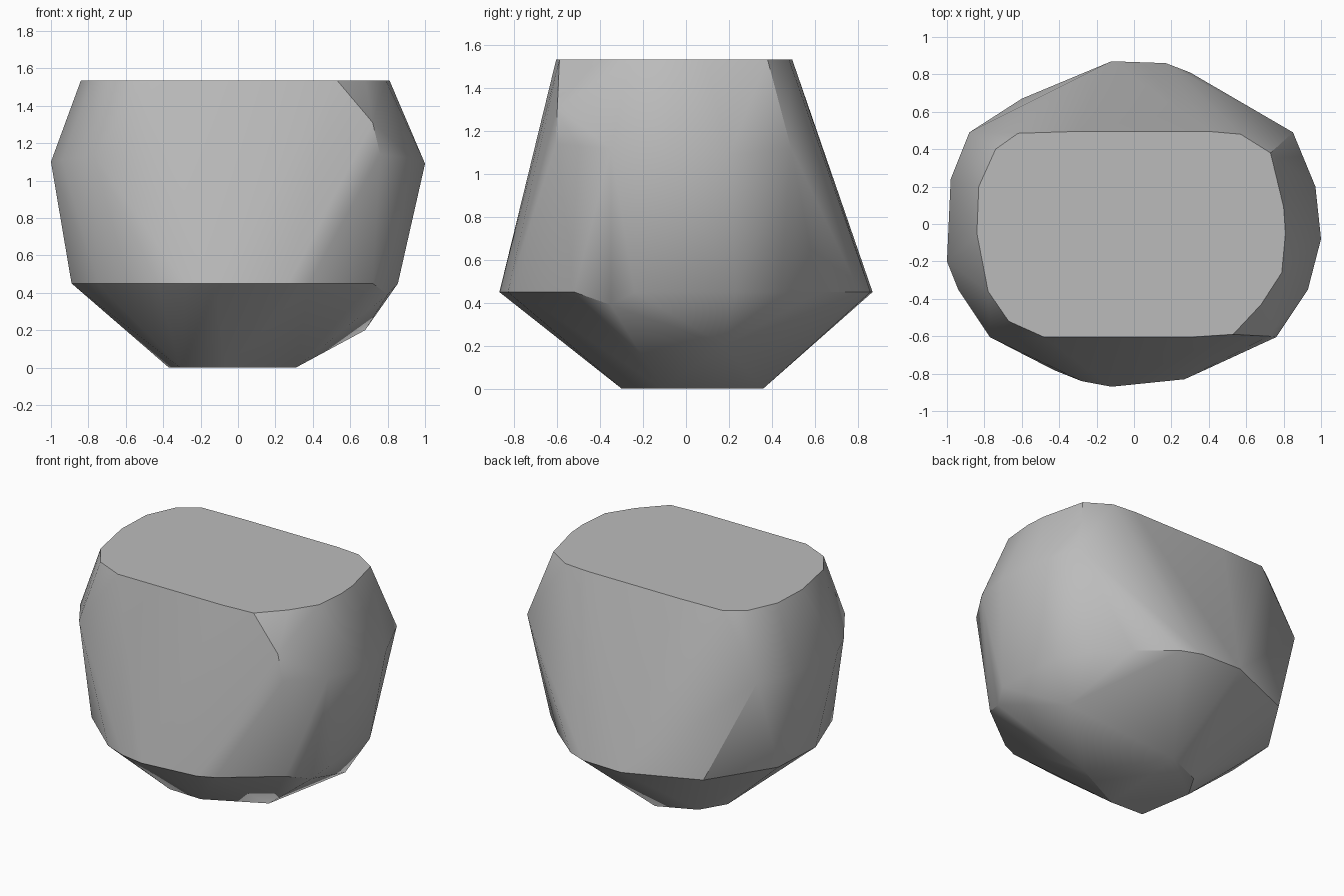
import bpy, bmesh, math

if "Cube" in bpy.data.objects:
    bpy.data.objects.remove(bpy.data.objects["Cube"])

# Outlines of the boulder at four levels, wrapped by one convex skin
base = [(-.02, .36), (.31, -.11), (-.07, -.3), (-.31, -.29), (-.37, .08), (-.27, .25)]
belly = [(-.12, .87), (.17, .86), (.3, .81), (.53, .62), (.71, .44), (.83, .23),
         (.855, -.24), (.72, -.52), (.38, -.78), (.27, -.83), (-.12, -.87), (-.28, -.84),
         (-.43, -.78), (-.75, -.5), (-.89, -.12), (-.87, .25), (-.6, .67)]
shoulder = [(-.88, .49, 1.12), (-.98, .24, 1.11), (-1, -.2, 1.1), (-.94, -.35, 1.11),
            (-.77, -.605, 1.14), (.76, -.605, 1.14), (.93, -.35, 1.12), (1, -.08, 1.09),
            (.97, .2, 1.09), (.85, .49, 1.12), (.72, -.6, 1.31)]
top = [(-.83, .2), (-.74, .4), (-.62, .485), (-.3, .495), (.4, .495), (.57, .48),
       (.73, .38), (.8, .09), (.81, -.05), (.79, -.26), (.68, -.43), (.53, -.59),
       (.3, -.605), (-.48, -.605), (-.67, -.52), (-.78, -.36), (-.84, -.05)]

points = [(x, y, 0) for x, y in base]
points += [(x, y, .45) for x, y in belly]
points += shoulder
points += [(x, y, 1.535) for x, y in top]
points += [(.68, .18, .2), (.8, -.35, .39)]   # chipped lower corner

bm = bmesh.new()
for p in points:
    bm.verts.new(p)
hull = bmesh.ops.convex_hull(bm, input=bm.verts[:])
loose = {g for g in hull["geom_interior"] + hull["geom_unused"]
         if isinstance(g, bmesh.types.BMVert)}
bmesh.ops.delete(bm, geom=list(loose), context="VERTS")
bmesh.ops.dissolve_limit(bm, angle_limit=math.radians(1), verts=bm.verts[:], edges=bm.edges[:])
bmesh.ops.recalc_face_normals(bm, faces=bm.faces[:])

mesh = bpy.data.meshes.new("boulder")
bm.to_mesh(mesh)
bm.free()
boulder = bpy.data.objects.new("boulder", mesh)
bpy.context.collection.objects.link(boulder)

# Stone colour
stone = bpy.data.materials.new("grey_stone")
stone.use_nodes = True
colour = (.5, .5, .5, 1)
stone.diffuse_color = colour
stone.node_tree.nodes["Principled BSDF"].inputs["Base Color"].default_value = colour
mesh.materials.append(stone)

# Soft faces with crisp edges at the strong breaks
bpy.ops.object.select_all(action="DESELECT")
boulder.select_set(True)
bpy.context.view_layer.objects.active = boulder
bpy.ops.object.shade_smooth_by_angle(angle=math.radians(35))
